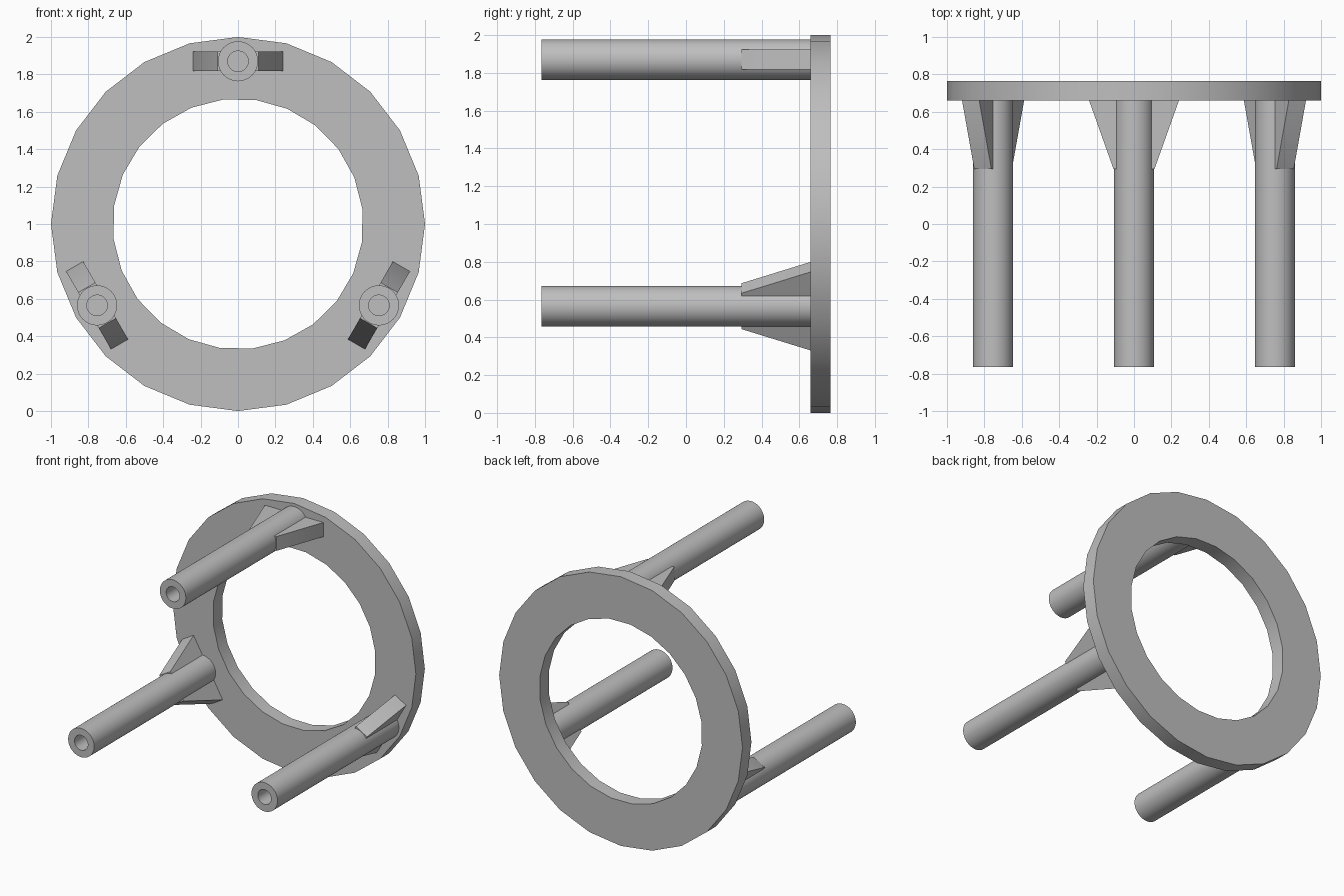
import bpy, bmesh
from math import sin, cos, pi, radians
from mathutils import Matrix, Vector

if "Cube" in bpy.data.objects:
    bpy.data.objects.remove(bpy.data.objects["Cube"])

grey = bpy.data.materials.new("plain_grey")
grey.use_nodes = True
GREY = (0.52, 0.52, 0.52, 1)
grey.diffuse_color = GREY
grey.node_tree.nodes["Principled BSDF"].inputs["Base Color"].default_value = GREY

RING_FRONT, BACK, ROD_FRONT = 0.66, 0.765, -0.765
ROD_ORBIT, GUSSET_HALF = 0.87, 0.053


def finish(name, bm, matrix):
    """Turn a bmesh into a named object placed by a matrix."""
    bmesh.ops.recalc_face_normals(bm, faces=bm.faces)
    mesh = bpy.data.meshes.new(name)
    bm.to_mesh(mesh)
    bm.free()
    mesh.materials.append(grey)
    obj = bpy.data.objects.new(name, mesh)
    bpy.context.collection.objects.link(obj)
    obj.matrix_world = matrix
    bpy.ops.object.select_all(action="DESELECT")
    obj.select_set(True)
    bpy.context.view_layer.objects.active = obj
    bpy.ops.object.shade_smooth_by_angle(angle=radians(30))
    return obj


def tube(name, outer, inner, sides, y0, y1, matrix, twist=0):
    """Hollow cylinder along y; twist turns the bore's facets."""
    bm = bmesh.new()
    loops = []
    for radius, y, turn in ((outer, y0, 0), (outer, y1, 0),
                            (inner, y1, twist), (inner, y0, twist)):
        angles = [2 * pi * i / sides + turn for i in range(sides)]
        loops.append([bm.verts.new((radius * cos(a), y, radius * sin(a))) for a in angles])
    for a, b in zip(loops, loops[1:] + loops[:1]):
        for i in range(sides):
            j = (i + 1) % sides
            bm.faces.new((a[i], a[j], b[j], b[i]))
    return finish(name, bm, matrix)


def gusset(name, side, matrix):
    """Tapered brace from the rod wall out to the ring face."""
    bm = bmesh.new()
    profile = ((0.075, 0.295), (0.11, 0.295), (0.24, RING_FRONT),
               (0.24, RING_FRONT + 0.01), (0.075, RING_FRONT + 0.01))
    face = bm.faces.new([bm.verts.new((side * x, y, -GUSSET_HALF)) for x, y in profile])
    new = bmesh.ops.extrude_face_region(bm, geom=[face])["geom"]
    bmesh.ops.translate(bm, vec=Vector((0, 0, 2 * GUSSET_HALF)),
                        verts=[v for v in new if isinstance(v, bmesh.types.BMVert)])
    return finish(name, bm, matrix)


# Mounting ring
centre = Matrix.Translation((0, 0, 1))
tube("mounting_ring", 1, 0.67, 24, RING_FRONT, BACK, centre, radians(6.8))

# Three standoff rods, each with a pair of gussets
for i, place in enumerate(("top", "right", "left")):
    spot = centre @ Matrix.Rotation(-i * 2 * pi / 3, 4, "Y") @ Matrix.Translation((0, 0, ROD_ORBIT))
    tube(place + "_rod", 0.107, 0.055, 48, ROD_FRONT, RING_FRONT + 0.01, spot)
    for side, label in ((-1, "first"), (1, "second")):
        gusset(f"{place}_{label}_gusset", side, spot)
